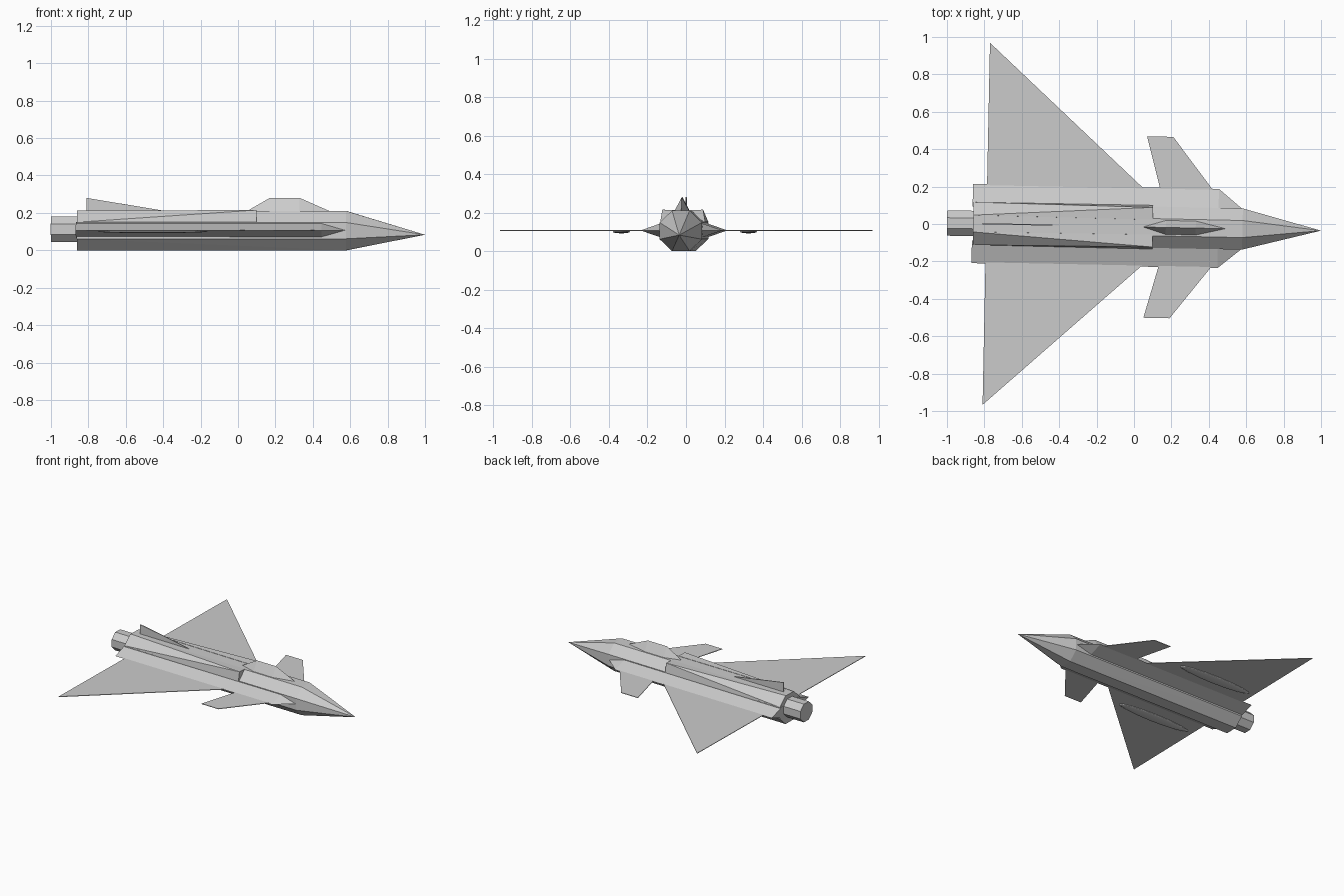
import bpy, bmesh, math
from mathutils import Matrix, Vector

cube = bpy.data.objects.get("Cube")
if cube:
    bpy.data.objects.remove(cube, do_unlink=True)

grey = bpy.data.materials.new("light grey")
grey.use_nodes = True
grey.diffuse_color = (0.6, 0.6, 0.6, 1)
grey.node_tree.nodes["Principled BSDF"].inputs["Base Color"].default_value = (0.6, 0.6, 0.6, 1)

# The whole aircraft is yawed slightly to its right
PLACE = Matrix.Translation((0, -0.015, 0)) @ Matrix.Rotation(-0.0205, 4, "Z")
MID = 0.107  # height of the wing plane


def finish(name, bm, smooth=False):
    bmesh.ops.recalc_face_normals(bm, faces=bm.faces[:])
    bm.transform(PLACE)
    mesh = bpy.data.meshes.new(name)
    bm.to_mesh(mesh)
    bm.free()
    mesh.materials.append(grey)
    for p in mesh.polygons:
        p.use_smooth = smooth
    obj = bpy.data.objects.new(name, mesh)
    bpy.context.collection.objects.link(obj)
    return obj


def hull(name, points):
    """Flat-sided convex solid around a few corner points."""
    bm = bmesh.new()
    for p in points:
        bm.verts.new(p)
    res = bmesh.ops.convex_hull(bm, input=bm.verts[:])
    loose = [v for v in bm.verts if not v.link_faces]
    bmesh.ops.delete(bm, geom=loose, context="VERTS")
    bmesh.ops.dissolve_limit(bm, angle_limit=0.01, verts=bm.verts[:], edges=bm.edges[:])
    return finish(name, bm)


def octagon(x, ry, rz, zc):
    """Octagon ring with flat top; ry and rz are flat-to-centre distances."""
    k = 1 / math.cos(math.pi / 8)
    return [(x, ry * k * math.cos(a), zc + rz * k * math.sin(a))
            for a in (math.pi / 8 + i * math.pi / 4 for i in range(8))]


def plate(name, outline, z=MID, half=0.002):
    """Thin horizontal panel from an (x, y) outline."""
    return hull(name, [(x, y, z + s * half) for x, y in outline for s in (-1, 1)])


# Fuselage, nose cone and engine nozzle
hull("fuselage", octagon(-0.86, 0.113, 0.105, 0.105) + octagon(0.58, 0.11, 0.105, 0.105))
hull("nose_cone", octagon(0.58, 0.11, 0.105, 0.105) + [(1.0, 0, 0.083)])
hull("engine_nozzle", octagon(-1.0, 0.068, 0.068, 0.112) + octagon(-0.85, 0.068, 0.068, 0.112))

# Canopy with a straight ridge
hull("canopy", [(0.04, 0, 0.205), (0.5, 0, 0.205), (0.17, 0, 0.28), (0.33, 0, 0.28)]
     + [(x, s * 0.04, 0.205) for x in (0.17, 0.33) for s in (-1, 1)])

# Tail fin
hull("tail_fin", [(x, s * 0.003, z) for x, z in ((-0.81, 0.2), (-0.81, 0.28), (-0.4, 0.212), (-0.4, 0.2))
                  for s in (-1, 1)])

for side, s in (("left", 1), ("right", -1)):
    # Delta wing and canard
    plate(side + "_wing", [(-0.79, s * 0.968), (-0.79, s * 0.1), (0.164, s * 0.1)])
    plate(side + "_canard", [(0.06, s * 0.485), (0.2, s * 0.485), (0.5, s * 0.1), (0.165, s * 0.1)])

    # Diamond-edged side body, tapering into the nose
    hull(side + "_side_body",
         [(x, s * y, z) for x in (-0.865, 0.45)
          for y, z in ((0.09, 0.15), (0.212, MID), (0.09, 0.065))]
         + [(0.58, s * 0.105, MID), (0.58, s * 0.09, MID)])

    # Shoulder wedge that opens forward from the upper bevel
    hull(side + "_shoulder_wedge",
         [(-0.86, s * 0.045, 0.212), (-0.86, s * 0.114, 0.15), (-0.86, s * 0.04, 0.15)]
         + [(0.1, s * y, z) for y, z in ((0.04, 0.212), (0.106, 0.215), (0.117, 0.15), (0.04, 0.15))])

    # Shallow fairing under the wing
    bm = bmesh.new()
    bmesh.ops.create_uvsphere(bm, u_segments=16, v_segments=8, radius=1)
    bm.transform(Matrix.Translation((-0.45, s * 0.33, 0.1)) @ Matrix.Diagonal((0.3, 0.045, 0.008, 1)))
    finish(side + "_wing_fairing", bm, smooth=True)
